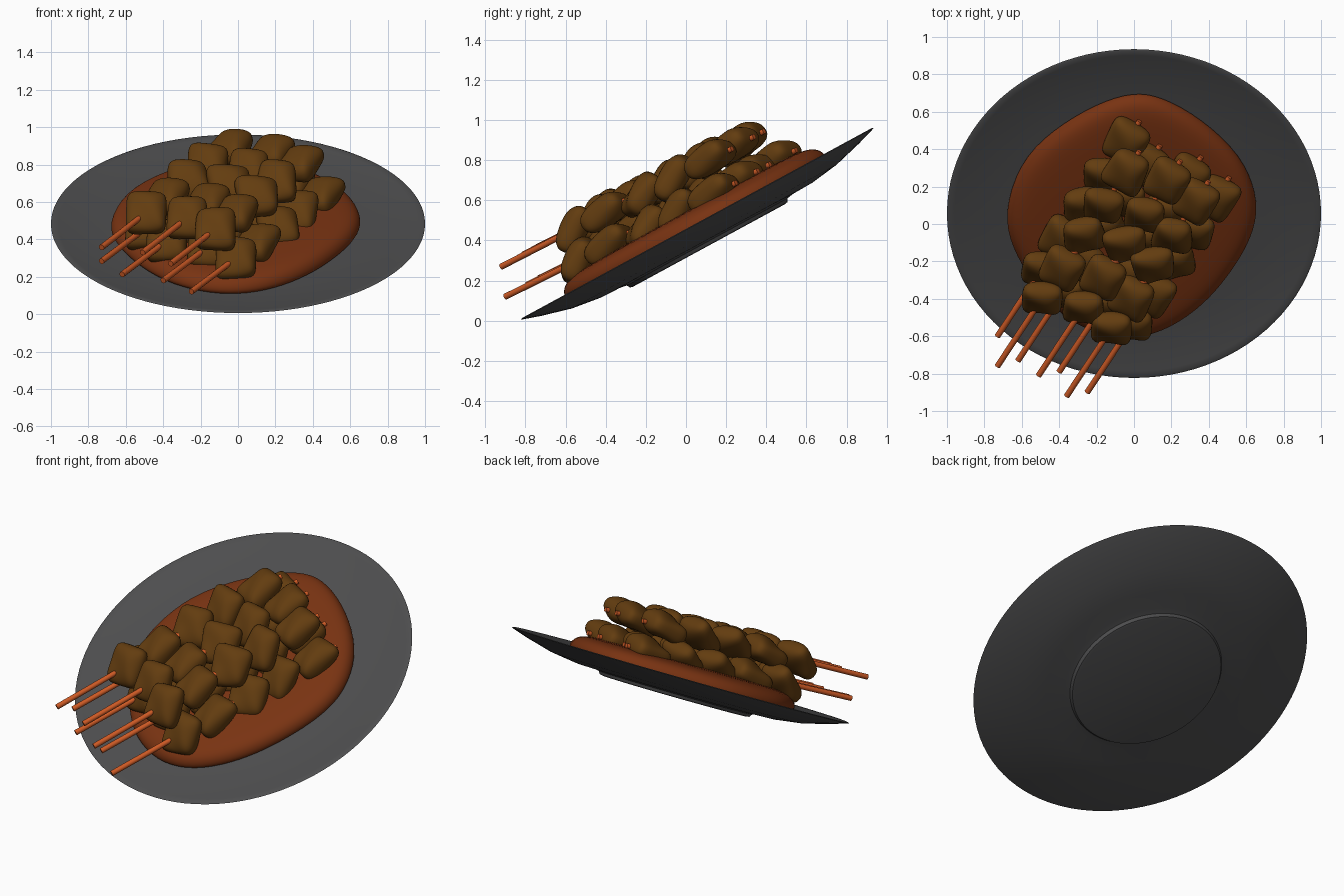
import bpy, bmesh, math, random
from mathutils import Matrix, Vector

random.seed(4)
if "Cube" in bpy.data.objects:
    bpy.data.objects.remove(bpy.data.objects["Cube"], do_unlink=True)


def material(name, rgb):
    m = bpy.data.materials.new(name)
    m.use_nodes = True
    m.diffuse_color = (*rgb, 1)
    bsdf = m.node_tree.nodes["Principled BSDF"]
    bsdf.inputs["Base Color"].default_value = (*rgb, 1)
    bsdf.inputs["Roughness"].default_value = 0.6
    return m


CHARCOAL = material("charcoal glaze", (0.075, 0.075, 0.077))
SAUCE = material("red brown sauce", (0.19, 0.033, 0.006))
MEAT = material("grilled brown", (0.125, 0.046, 0.005))
WOOD = material("orange wood", (0.60, 0.10, 0.018))

TILT = math.radians(28.5)
CENTRE = Vector((0, 0.055, 0.485))
PLATE_FRAME = Matrix.Translation(CENTRE) @ Matrix.Rotation(TILT, 4, 'X')


def finish(name, bm, mat, matrix, angle=40):
    bmesh.ops.recalc_face_normals(bm, faces=bm.faces)
    me = bpy.data.meshes.new(name)
    bm.to_mesh(me)
    bm.free()
    me.materials.append(mat)
    ob = bpy.data.objects.new(name, me)
    bpy.context.collection.objects.link(ob)
    ob.matrix_world = matrix
    bpy.ops.object.select_all(action='DESELECT')
    ob.select_set(True)
    bpy.context.view_layer.objects.active = ob
    bpy.ops.object.shade_smooth_by_angle(angle=math.radians(angle))
    return ob


def loft(outline, rings):
    """Skin scaled copies of an outline, closing both ends at a centre point."""
    bm = bmesh.new()
    loops = [[bm.verts.new((x * s, y * s, h)) for x, y in outline] for s, h in rings]
    n = len(outline)
    for a, b in zip(loops, loops[1:]):
        for i in range(n):
            j = (i + 1) % n
            bm.faces.new((a[i], a[j], b[j], b[i]))
    for loop, h in ((loops[0], rings[0][1]), (loops[-1], rings[-1][1])):
        mid = bm.verts.new((0, 0, h))
        for i in range(n):
            bm.faces.new((loop[i], loop[(i + 1) % n], mid))
    return bm


# Plate: round dish with a flat foot
circle = [(math.cos(a), math.sin(a)) for a in (math.tau * i / 96 for i in range(96))]
plate_profile = [(0.43, -0.125), (0.445, -0.122), (0.455, -0.105), (0.49, -0.099),
                 (0.6, -0.096), (0.75, -0.075), (0.9, -0.035), (0.985, -0.008),
                 (1.0, -0.002), (0.99, 0.002), (0.96, -0.005), (0.7, -0.03), (0.4, -0.035)]
finish("plate", loft(circle, plate_profile), CHARCOAL, PLATE_FRAME)

# Sauce: thick rounded puddle
puddle = [(-.70, 0), (-.62, .3), (-.45, .5), (-.2, .67), (0, .74), (.15, .71), (.36, .58),
          (.58, .35), (.66, .12), (.66, -.05), (.6, -.22), (.5, -.39), (.38, -.55),
          (.2, -.70), (0, -.77), (-.2, -.74), (-.4, -.62), (-.55, -.42), (-.66, -.2)]
puddle_rings = [(0.9, -0.04), (0.99, -0.03), (1.0, 0.0), (0.97, 0.04),
                (0.9, 0.065), (0.75, 0.075), (0.4, 0.08)]
sauce = finish("sauce", loft(puddle, puddle_rings), SAUCE, PLATE_FRAME, 180)
sauce.modifiers.new("soften", 'SUBSURF').levels = 2
sauce.modifiers["soften"].render_levels = 2


def on_plate(x, y, height):
    """World point above (x, y) at a distance from the plate's rim plane."""
    z = CENTRE.z + (y - CENTRE.y) * math.tan(TILT) + height / math.cos(TILT)
    return Vector((x, y, z))


def rod(name, a, b, r1, r2, mat):
    bm = bmesh.new()
    bmesh.ops.create_cone(bm, cap_ends=True, segments=12, radius1=r1, radius2=r2,
                          depth=(b - a).length)
    turn = (b - a).to_track_quat('Z', 'Y').to_matrix().to_4x4()
    finish(name, bm, mat, Matrix.Translation((a + b) / 2) @ turn)


def chunk(name, where, size, pitch, yaw):
    """Soft square pillow of meat."""
    bm = bmesh.new()
    bmesh.ops.create_cube(bm, size=2)
    bmesh.ops.subdivide_edges(bm, edges=bm.edges, cuts=9, use_grid_fill=True)
    taper, lean = random.uniform(-.12, .12), random.uniform(-.12, .12)
    for v in bm.verts:
        x, y, z = v.co
        k = ((abs(x) ** 5 + abs(y) ** 5) ** 0.5 + abs(z) ** 2.5) ** (-1 / 2.5)
        x, y, z = x * k, y * k, z * k
        z *= 1 + 0.12 * math.sin(3 * x + 2 * y)
        v.co = (x * (1 + taper * y) * size[0], y * (1 + lean * x) * size[1], z * size[2])
    turn = Matrix.Rotation(math.radians(yaw), 4, 'Z') @ Matrix.Rotation(math.radians(pitch), 4, 'X')
    finish(name, bm, MEAT, Matrix.Translation(where) @ turn, 180)


# Chunk pattern along a stick: position, half size, pitch, yaw
pattern = [(0.315, (0.108, 0.12, 0.066), 64, -4),
           (0.455, (0.108, 0.122, 0.07), 40, -26),
           (0.61, (0.11, 0.12, 0.066), 56, 12),
           (0.745, (0.105, 0.125, 0.066), 60, -8),
           (0.905, (0.108, 0.122, 0.07), 36, -28)]

# Skewers: four lower and three upper, all parallel
layers = {"lower": (0.135, 0.085, [(-.73, -.60), (-.62, -.73), (-.40, -.79), (-.25, -.90)]),
          "upper": (0.276, 0.244, [(-.73, -.76), (-.51, -.81), (-.36, -.92)])}
for layer, (h0, h1, starts) in layers.items():
    for i, (x, y) in enumerate(starts, 1):
        handle = on_plate(x, y, h0)
        tip = on_plate(x + 0.76, y + 1.15, h1)
        tag = f"{layer}_{i}"
        rod(f"stick_{tag}", handle, tip, 0.016, 0.014, WOOD)
        rod(f"stick_collar_{tag}", handle.lerp(tip, 0.49), handle.lerp(tip, 0.58),
            0.04, 0.016, WOOD)
        for j, (t, size, pitch, yaw) in enumerate(pattern, 1):
            chunk(f"meat_{tag}_{j}", handle.lerp(tip, t), size, pitch, yaw)
